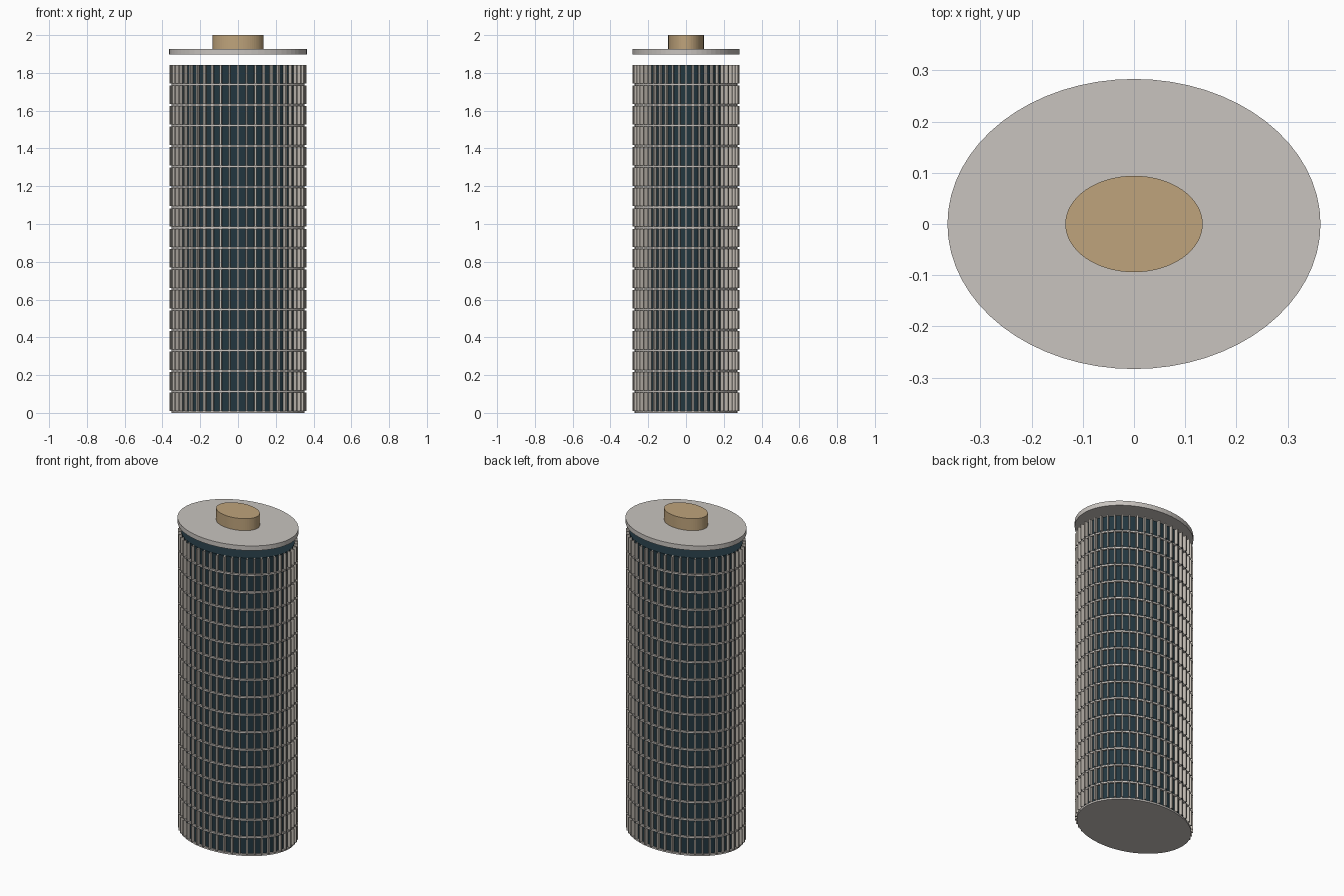
import bpy, bmesh
from math import sin, cos, pi, atan2
from mathutils import Matrix, Vector

if "Cube" in bpy.data.objects:
    bpy.data.objects.remove(bpy.data.objects["Cube"], do_unlink=True)

FLOORS, PITCH, SLAB = 17, 0.1083, 0.011
FINS, SIDES = 48, 64


def material(name, rgb):
    m = bpy.data.materials.new(name)
    m.use_nodes = True
    m.diffuse_color = (*rgb, 1)
    m.node_tree.nodes["Principled BSDF"].inputs["Base Color"].default_value = (*rgb, 1)
    return m


concrete = material("pale concrete", (0.58, 0.55, 0.52))
fin_grey = material("warm grey fins", (0.53, 0.49, 0.44))
glass = material("dark teal glass", (0.016, 0.037, 0.050))
tan = material("tan cladding", (0.52, 0.37, 0.20))


def finish(name, bm, mat):
    mesh = bpy.data.meshes.new(name)
    bm.to_mesh(mesh)
    bm.free()
    mesh.materials.append(mat)
    obj = bpy.data.objects.new(name, mesh)
    bpy.context.collection.objects.link(obj)
    return obj


def add_drum(bm, rx, ry, z0, z1):
    """Elliptical cylinder between two heights."""
    place = Matrix.Translation((0, 0, (z0 + z1) / 2)) @ Matrix.Diagonal((rx, ry, z1 - z0, 1))
    bmesh.ops.create_cone(bm, cap_ends=True, segments=SIDES, radius1=1, radius2=1,
                          depth=1, matrix=place)


def drum(name, rx, ry, z0, z1, mat):
    bm = bmesh.new()
    add_drum(bm, rx, ry, z0, z1)
    return finish(name, bm, mat)


# Glass core
drum("glass_core", 0.342, 0.262, SLAB / 2, FLOORS * PITCH, glass)

# Floor slabs, one under each storey
bm = bmesh.new()
for k in range(FLOORS):
    add_drum(bm, 0.352, 0.272, k * PITCH, k * PITCH + SLAB)
finish("floor_slabs", bm, concrete)

# Vertical fins standing on each slab, turned to face outward
bm = bmesh.new()
height = PITCH - SLAB
for k in range(FLOORS):
    z = k * PITCH + SLAB + height / 2
    for i in range(FINS):
        t = 2 * pi * i / FINS
        spot = Vector((0.350 * cos(t), 0.270 * sin(t), z))
        turn = atan2(sin(t) / 0.270, cos(t) / 0.350)
        place = (Matrix.Translation(spot) @ Matrix.Rotation(turn, 4, "Z")
                 @ Matrix.Diagonal((0.024, 0.009, height, 1)))
        bmesh.ops.create_cube(bm, size=1, matrix=place)
finish("facade_fins", bm, fin_grey)

# Floating roof slab and penthouse
drum("roof_slab", 0.364, 0.283, 1.897, 1.926, concrete)
drum("penthouse", 0.134, 0.094, 1.926, 2.0, tan)
